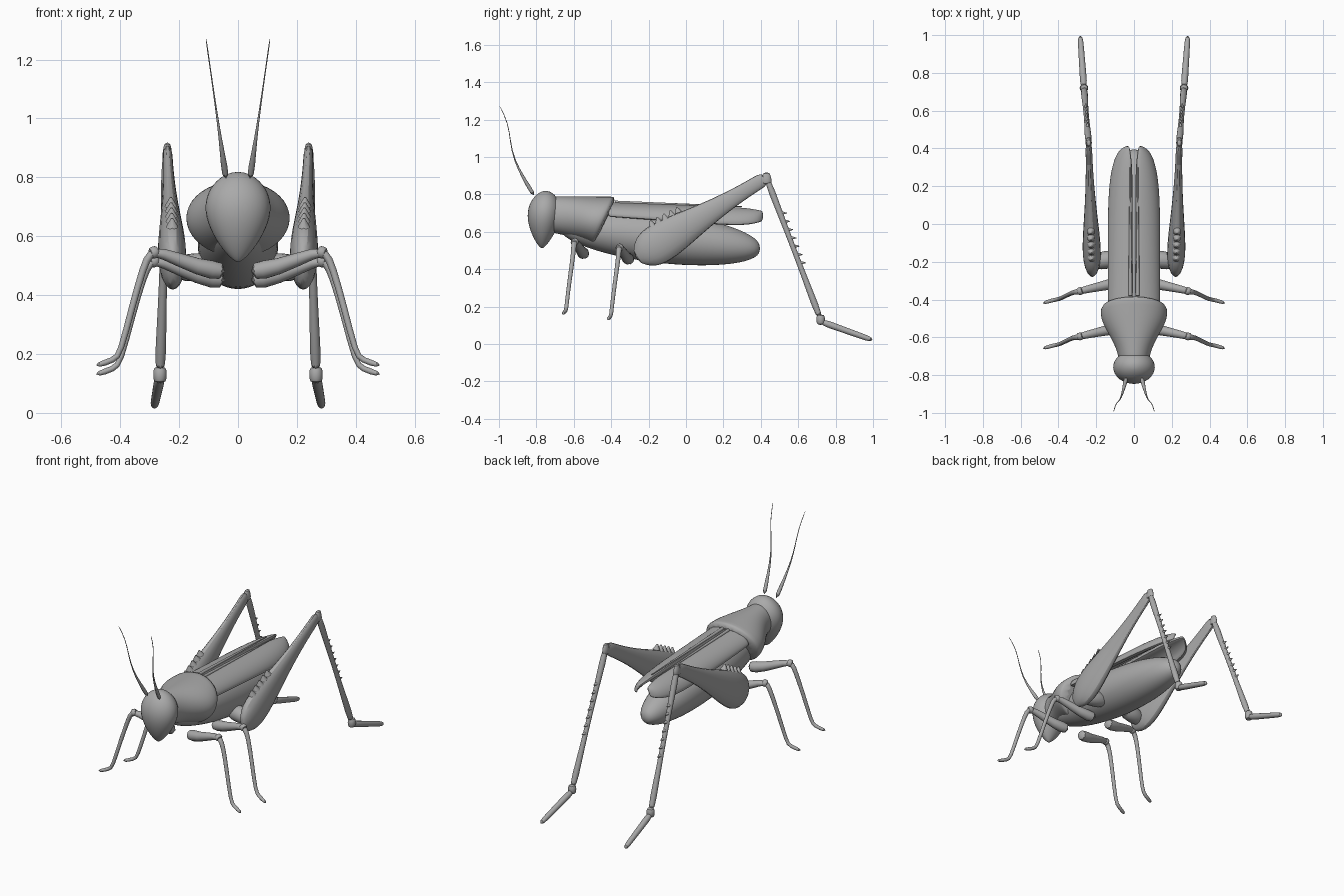
import bpy, bmesh, math
from mathutils import Vector

cube = bpy.data.objects.get("Cube")
if cube:
    bpy.data.objects.remove(cube)

shade = (.4, .4, .4, 1)
grey = bpy.data.materials.new("plain_grey")
grey.use_nodes = True
grey.diffuse_color = shade
grey.node_tree.nodes["Principled BSDF"].inputs["Base Color"].default_value = shade

X, Y, Z = Vector((1, 0, 0)), Vector((0, 1, 0)), Vector((0, 0, 1))


def steps(count):
    """Even fractions from zero to one."""
    return [i / (count - 1) for i in range(count)]


def rounded_steps(count):
    """Fractions that crowd together at both ends, for rounded tips."""
    return [.5 - .5 * math.cos(math.pi * (i + .5) / count) for i in range(count)]


def ellipse(centre, u, v, count=16):
    """Closed ring around a centre, spanned by two half axes."""
    turns = [math.tau * i / count for i in range(count)]
    return [centre + u * math.cos(a) + v * math.sin(a) for a in turns]


def loft(name, rings, mirror=False, smooth=True):
    """Skin a list of closed rings, cap both ends and smooth the result."""
    bm = bmesh.new()
    rows = [[bm.verts.new(point) for point in ring] for ring in rings]
    for near, far in zip(rows, rows[1:]):
        for i in range(len(near)):
            bm.faces.new((near[i - 1], near[i], far[i], far[i - 1]))
    bm.faces.new(rows[0])
    bm.faces.new(rows[-1])
    bmesh.ops.recalc_face_normals(bm, faces=bm.faces)
    mesh = bpy.data.meshes.new(name)
    bm.to_mesh(mesh)
    bm.free()
    mesh.materials.append(grey)
    obj = bpy.data.objects.new(name, mesh)
    bpy.context.collection.objects.link(obj)
    if mirror:
        obj.modifiers.new("Mirror", 'MIRROR').use_mirror_merge = False
    if smooth:
        subdivision = obj.modifiers.new("Subdivision", 'SUBSURF')
        subdivision.levels = subdivision.render_levels = 1
    bpy.ops.object.select_all(action='DESELECT')
    obj.select_set(True)
    bpy.context.view_layer.objects.active = obj
    bpy.ops.object.shade_smooth_by_angle(angle=math.radians(50))


def tube(name, points, radius, axis=X, flat=1, smooth=True):
    """Mirrored limb along points; radius is a function of the fraction travelled."""
    points = [Vector(point) for point in points]
    rings = []
    for i, t in enumerate(steps(len(points))):
        ahead = points[min(i + 1, len(points) - 1)] - points[max(i - 1, 0)]
        ahead.normalize()
        side = (axis - ahead * ahead.dot(axis)).normalized()
        rings.append(ellipse(points[i], side * radius(t) * flat,
                             ahead.cross(side) * radius(t), 10))
    loft(name, rings, mirror=True, smooth=smooth)


def line(start, end, count):
    """Evenly spaced points on a straight line."""
    return [Vector(start).lerp(Vector(end), t) for t in steps(count)]


def spike(name, base, reach, width):
    """Short pointed cone, mirrored to both sides."""
    tube(name, [base, base + reach], lambda t: width * (1.2 - t), smooth=False)


# Head: upright egg, widest above the middle and narrow at the mouth
rings = []
for t in rounded_steps(12):
    width = .115 * math.sin(math.pi * t ** 1.4) ** .5
    centre = Vector((0, -.77 + .02 * t, .51 + .31 * t))
    rings.append(ellipse(centre, X * width, Y * width * .8))
loft("head", rings)

# Thorax shield: flares out from the neck, rear edge sloping forward below
rings = []
for t in steps(10):
    width = .08 + .1 * math.sin(1.9 * t) ** 2
    low, high = .6 - .08 * t, .79
    half = (high - low) / 2
    lean = Y * half * t * t / 2
    centre = Vector((0, -.74 + .38 * t, low + half)) - lean
    rings.append(ellipse(centre, X * width, Z * half + lean, 20))
loft("thorax_shield", rings)

# Abdomen: long blunt spindle that sinks slightly to the rear
rings = []
for t in rounded_steps(14):
    size = .14 * math.sin(math.pi * t) ** .4
    centre = Vector((0, -.68 + 1.08 * t, .63 - .12 * t))
    rings.append(ellipse(centre, X * size, Z * size, 20))
loft("abdomen", rings)

# Wings: curved shells that nearly meet along the back
rings = []
for t in rounded_steps(16):
    width = .136 * (1 - t ** 7) ** .5
    tip = .04 * t ** 12
    low, high = .68 - .06 * t + tip, .76 - .03 * t - tip / 2
    start = Vector((.006 + tip / 2, -.42 + .835 * t, low))
    arc = [math.pi / 2 * s for s in steps(7)]
    outer = [start + X * width * math.sin(a) + Z * (high - low) * math.cos(a) for a in arc]
    inner = [start + (point - start) * .75 for point in reversed(outer)]
    rings.append(outer + inner)
loft("wings", rings, mirror=True)

# Raised vein along the inner edge of each wing
tube("wing_vein", line((.02, -.38, .757), (.02, .3, .735), 5),
     lambda t: .01 - .007 * t, smooth=False)

# Hind legs: hip, swollen flat thigh, slim shin and foot
hip = Vector((.22, -.27, .46))
knee = Vector((.24, .43, .89))
ankle = Vector((.265, .72, .13))
toe = Vector((.285, 1, .02))
tube("hind_hip", line((.07, -.18, .5), (.22, -.2, .49), 3), lambda t: .05, Y)
tube("hind_thigh", line(hip, knee, 14),
     lambda t: .04 + .075 * math.sin(math.pi * t ** .4) ** 2, flat=.45)
tube("hind_knee", line(knee - Z * .04, knee + Z * .03, 3), lambda t: .035 - .015 * t, flat=.6)
tube("hind_shin", line(knee, ankle, 6), lambda t: .022 - .008 * math.sin(math.pi * t))
tube("hind_ankle", line(ankle + Z * .03, ankle - Z * .03, 3), lambda t: .024)
tube("hind_foot", line(ankle - Z * .01, toe, 5), lambda t: .02 - .005 * t)

# Spines behind each shin and bumps along the top of each thigh
for t in steps(7):
    spike("shin_spine", knee.lerp(ankle, .25 + .35 * t) + Y * .012, Y * .025, .008)
for t in steps(5):
    base = hip.lerp(knee, .2 + .2 * t) + Vector((0, -.05, .085 - .015 * t))
    spike("thigh_bump", base, Vector((0, -.01, .03)), .018)

# Front and middle legs share one shape
joints = [(.04, -.54, .48), (.13, -.56, .49), (.27, -.59, .55), (.3, -.6, .54),
          (.32, -.6, .5), (.36, -.62, .36), (.4, -.64, .2), (.42, -.64, .18), (.485, -.66, .16)]
for name, shift in [("front", Vector()), ("middle", Vector((0, .24, -.03)))]:
    points = [Vector(joint) + shift for joint in joints]
    tube(name + "_leg", points, lambda t: .011 + .03 * (1 - t) ** 4, Y)
    tube(name + "_knee", line(points[2], points[3], 3), lambda t: .022, Y)

# Antennae: thin, wavy and tapering
waves = [-.81, -.87, -.92, -.94, -.95, -1]
tube("antenna", [(.04 + .07 * t, y, .79 + .49 * t) for t, y in zip(steps(6), waves)],
     lambda t: .002 + .014 * (1 - t) ** 4)
